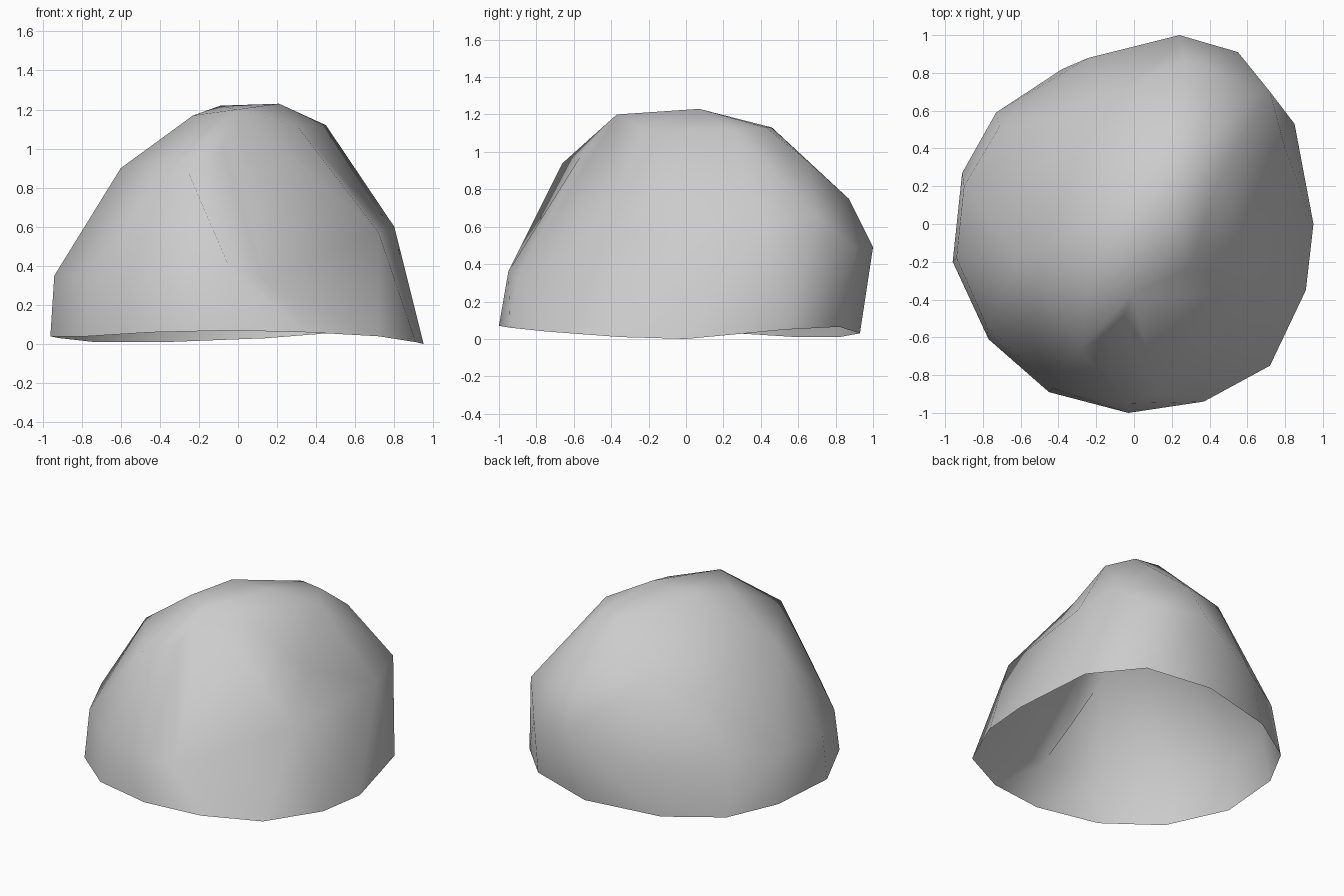
import bpy
import bmesh
from mathutils import Vector
from mathutils.geometry import intersect_point_line

# Remove the default cube only
default_cube = bpy.data.objects.get("Cube")
if default_cube:
    bpy.data.objects.remove(default_cube, do_unlink=True)


def make_material(name, colour):
    """Create a plain flat-coloured material."""
    material = bpy.data.materials.new(name)
    material.use_nodes = True
    material.diffuse_color = colour
    shader = material.node_tree.nodes["Principled BSDF"]
    shader.inputs["Base Color"].default_value = colour
    shader.inputs["Roughness"].default_value = 0.9
    return material


def press_dent(mesh, target):
    """Split the edge nearest to the target and pull the new corner onto it."""
    target = Vector(target)

    def distance(edge):
        start, end = (vertex.co for vertex in edge.verts)
        factor = intersect_point_line(target, start, end)[1]
        return (start.lerp(end, min(max(factor, 0), 1)) - target).length

    edge = min(mesh.edges, key=distance)
    result = bmesh.ops.subdivide_edges(mesh, edges=[edge], cuts=1)
    for item in result["geom_inner"]:
        if isinstance(item, bmesh.types.BMVert):
            item.co = target


# Uneven open rim on the ground, counter-clockwise
rim_points = [
    (.95, 0, 0), (.85, .53, .05), (.58, .82, .065), (.14, .93, .03),
    (-.38, .82, .01), (-.73, .59, .01), (-.91, .27, .03), (-.96, -.2, .04),
    (-.77, -.61, .04), (-.45, -.89, .06), (-.03, -1, .07), (.37, -.94, .06),
    (.72, -.75, .04), (.91, -.35, .01),
]

# Corners of the steep lower wall
wall_points = [
    (.8, .4, .6), (.72, .7, .655), (.55, .91, .48), (.24, 1, .49), (-.24, .88, .3),
    (-.71, .52, .4), (-.9, .2, .37), (-.94, -.18, .35), (-.78, -.54, .35),
    (-.43, -.87, .36), (-.03, -.95, .36), (.13, -.9, .33), (.72, -.39, .57),
]

# Corners of the sloping shoulder
shoulder_points = [
    (.27, .87, .75), (.4, .65, .95), (-.14, .67, .85), (-.4, .52, .77),
    (-.6, -.17, .9), (-.28, -.66, .94), (-.08, -.55, 1),
]

# Corners of the blunt crown
crown_points = [
    (.45, .25, 1.12), (.35, .43, 1.13), (.18, .46, 1.13), (-.23, -.19, 1.17),
    (-.01, -.37, 1.2), (.3, -.23, 1.12), (-.09, .06, 1.22), (.21, .07, 1.23),
]

# Wrap the corners in a faceted skin
mesh = bmesh.new()
rim = [mesh.verts.new(point) for point in rim_points]
for point in wall_points + shoulder_points + crown_points:
    mesh.verts.new(point)
bmesh.ops.convex_hull(mesh, input=list(mesh.verts), use_existing_faces=False)

# Open the underside by removing faces that touch only the rim
rim_set = set(rim)
underside = [face for face in mesh.faces if rim_set.issuperset(face.verts)]
bmesh.ops.delete(mesh, geom=underside, context="FACES")
loose = [vertex for vertex in mesh.verts if not vertex.link_faces]
bmesh.ops.delete(mesh, geom=loose, context="VERTS")

# Shallow hollows in the front and left flanks
press_dent(mesh, (-.13, -.79, .61))
press_dent(mesh, (.56, -.07, .825))

bmesh.ops.recalc_face_normals(mesh, faces=list(mesh.faces))
for face in mesh.faces:
    face.smooth = True

# Boulder object in a single stone colour
boulder_mesh = bpy.data.meshes.new("boulder")
mesh.to_mesh(boulder_mesh)
mesh.free()
boulder_mesh.materials.append(make_material("stone_grey", (.6, .6, .6, 1)))
boulder = bpy.data.objects.new("boulder", boulder_mesh)
bpy.context.scene.collection.objects.link(boulder)
